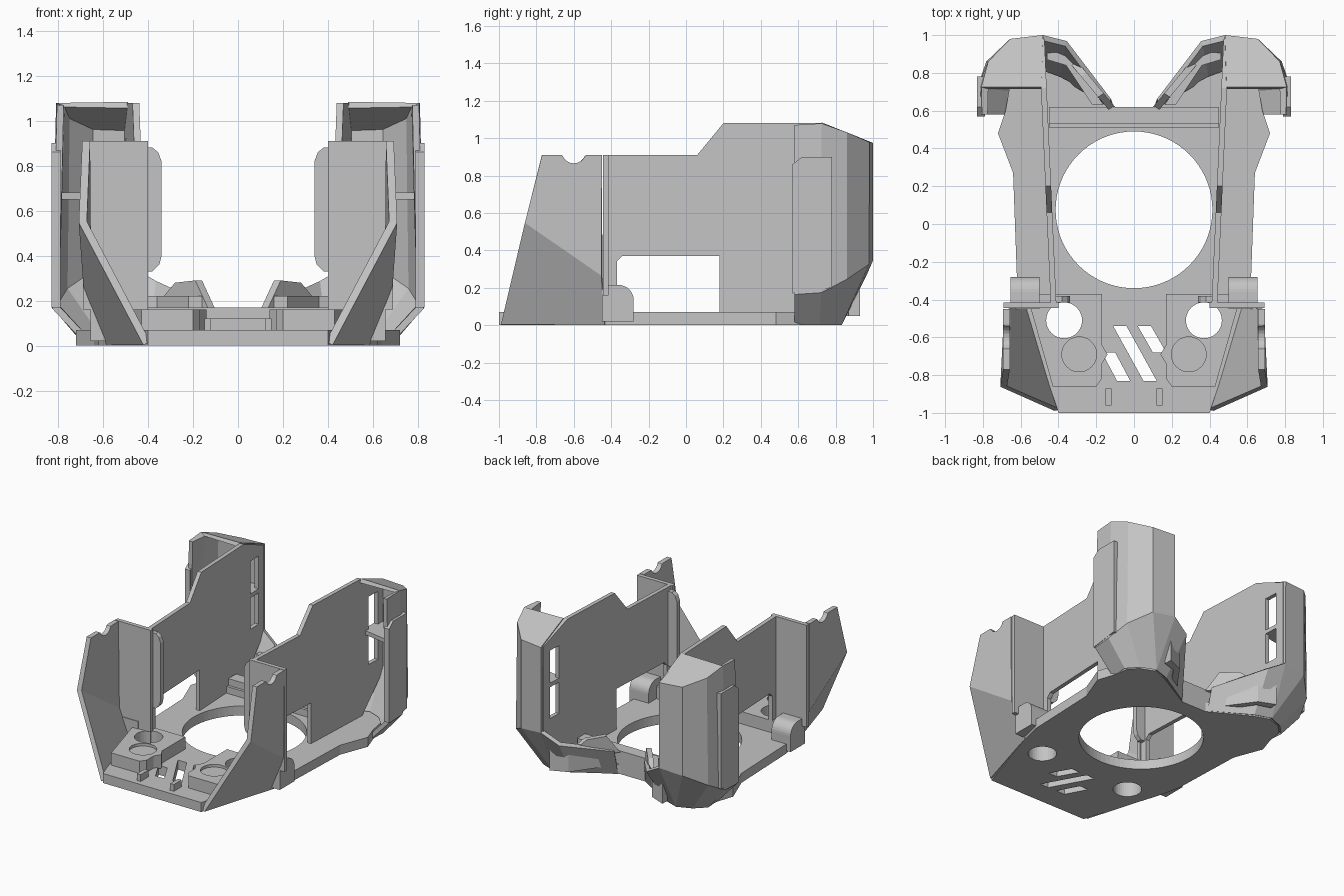
import bpy, bmesh, math

cube = bpy.data.objects.get("Cube")
if cube:
    bpy.data.objects.remove(cube, do_unlink=True)

grey = bpy.data.materials.new("plain grey")
grey.use_nodes = True
grey.diffuse_color = (0.55, 0.55, 0.55, 1)
grey.node_tree.nodes["Principled BSDF"].inputs["Base Color"].default_value = grey.diffuse_color


def make(name, verts, faces):
    bm = bmesh.new()
    vs = [bm.verts.new(v) for v in verts]
    for f in faces:
        bm.faces.new([vs[i] for i in f])
    bmesh.ops.recalc_face_normals(bm, faces=bm.faces)
    me = bpy.data.meshes.new(name)
    bm.to_mesh(me)
    bm.free()
    me.materials.append(grey)
    ob = bpy.data.objects.new(name, me)
    bpy.context.collection.objects.link(ob)
    return ob


def prism(name, pts, lo, hi):
    """Joins two copies of a flat outline, placed by the lo and hi functions."""
    n = len(pts)
    verts = [lo(*p) for p in pts] + [hi(*p) for p in pts]
    faces = [list(range(n)), list(range(n, 2 * n))]
    faces += [[i, (i + 1) % n, n + (i + 1) % n, n + i] for i in range(n)]
    return make(name, verts, faces)


def slab(name, pts, z0, z1):
    return prism(name, pts, lambda x, y: (x, y, z0), lambda x, y: (x, y, z1))


def side_slab(name, pts, x0, x1):
    return prism(name, pts, lambda y, z: (x0, y, z), lambda y, z: (x1, y, z))


def box(name, x0, x1, y0, y1, z0, z1):
    return slab(name, [(x0, y0), (x1, y0), (x1, y1), (x0, y1)], z0, z1)


def arc(cx, cy, r, a0, a1, n):
    return [(cx + r * math.cos(math.radians(a0 + (a1 - a0) * i / n)),
             cy + r * math.sin(math.radians(a0 + (a1 - a0) * i / n))) for i in range(n + 1)]


def disc(name, x, y, r, z0, z1, n=40):
    return slab(name, arc(x, y, r, 0, 360, n)[:-1], z0, z1)


def bake(ob):
    dg = bpy.context.evaluated_depsgraph_get()
    me = bpy.data.meshes.new_from_object(ob.evaluated_get(dg))
    ob.modifiers.clear()
    ob.data = me


def cut(ob, cutters):
    for c in cutters:
        c.hide_render = True
        m = ob.modifiers.new("cut", "BOOLEAN")
        m.operation, m.solver, m.object = "DIFFERENCE", "EXACT", c
        bake(ob)
        bpy.data.objects.remove(c, do_unlink=True)


def thicken(ob, t):
    m = ob.modifiers.new("thickness", "SOLIDIFY")
    m.thickness, m.offset, m.use_even_offset = t, 0, True
    bake(ob)


# Floor plate with the large round opening, two ports and slanted vents
half = [(0.4, -1), (0.58, -0.45), (0.62, -0.28), (0.64, 0.27), (0.72, 0.48), (0.68, 0.6),
        (0.66, 0.72), (0.6, 0.78), (0.5, 0.82), (0.39, 0.78), (0.1, 0.62)]
floor = slab("floor_plate", half + [(-x, y) for x, y in reversed(half)], 0, 0.07)
tools = [disc("opening", 0, 0.075, 0.415, -0.1, 0.3, 72)]
tools += [disc("port", s * 0.37, -0.51, 0.095, -0.1, 0.3) for s in (1, -1)]
for x0, y0, x1, y1 in [(-0.11, -0.54, 0.05, -0.83), (0.02, -0.54, 0.1, -0.68),
                       (-0.17, -0.68, -0.09, -0.83)]:
    tools.append(slab("vent", [(x0, y0), (x0 + 0.07, y0), (x1 + 0.07, y1), (x1, y1)], -0.1, 0.3))
cut(floor, tools)

# Crossbar behind the opening
box("rear_crossbar", -0.45, 0.45, 0.53, 0.62, 0.06, 0.17)
box("rear_step", -0.45, 0.45, 0.51, 0.54, 0.06, 0.12)

for s, side in ((1, "left"), (-1, "right")):
    # Raised front block, with a through port and a shallow dish
    block = slab(side + "_front_block", [(s * x, y) for x, y in [
        (0.17, -0.37), (0.17, -0.64), (0.14, -0.69), (0.17, -0.74), (0.17, -0.82), (0.2, -0.86),
        (0.43, -0.86), (0.56, -0.4), (0.5, -0.37)]], 0.06, 0.16)
    cut(block, [disc("port", s * 0.37, -0.51, 0.095, -0.1, 0.3),
                disc("dish", s * 0.29, -0.69, 0.092, 0.14, 0.3)])

    # Front bracket beside the centre gap
    box(side + "_front_bracket", s * 0.12, s * 0.15, -0.96, -0.87, 0.06, 0.12)

    # Main wall, leaning outward to the rear, open at the window
    profile = [(-0.43, 0.07), (-0.37, 0.07), (-0.37, 0.34), (-0.34, 0.37), (0.18, 0.37),
               (0.18, 0.07), (0.74, 0.07), (0.98, 0.33), (0.98, 0.975), (0.72, 1.08),
               (0.2, 1.08), (0.06, 0.91), (-0.43, 0.91)]

    def at(off):
        return lambda y, z: (s * (0.445 + 0.045 * y + off), y, z)
    wall = prism(side + "_main_wall", profile, at(-0.015), at(0.015))
    cut(wall, [box("slot", s * 0.3, s * 0.7, 0.81, 0.91, a, b)
               for a, b in ((0.42, 0.65), (0.68, 0.92))])

    # Fender: upright panel with a dip on top, and a lower face sloping in
    dip = [(-0.77, 0.91), (-0.67, 0.91)] + arc(-0.6, 0.93, 0.065, 200, 340, 8)
    dip += [(-0.53, 0.91), (-0.45, 0.91)]
    low = [(0.405, -0.985, 0.01), (0.69, -0.86, 0.55), (0.67, -0.45, 0.27), (0.57, -0.43, 0.01)]
    verts = [(s * x, y, z) for x, y, z in low] + [(s * 0.675, y, z) for y, z in dip]
    panel = [1] + list(range(4, 4 + len(dip))) + [2]
    thicken(make(side + "_fender", verts, [[0, 1, 2, 3], panel]), 0.035)

    # Bulkhead joining fender and main wall, with a rounded inner tab
    box(side + "_bulkhead", s * 0.4, s * 0.69, -0.445, -0.415, 0.16, 0.91)
    tab = [(0.42, 0.33), (0.38, 0.33), (0.35, 0.36), (0.34, 0.4), (0.34, 0.82), (0.355, 0.86),
           (0.38, 0.88), (0.42, 0.88)]
    prism(side + "_wall_tab", [(s * x, z) for x, z in tab],
          lambda x, z: (x, -0.415, z), lambda x, z: (x, -0.38, z))

    # Rounded foot outside the bulkhead
    side_slab(side + "_foot", [(-0.45, 0.02), (-0.28, 0.02)] + arc(-0.36, 0.135, 0.08, 0, 90, 8)
              + [(-0.45, 0.215)], s * 0.5, s * 0.655)

    # Rear pod shell: lower skirt, upright shell and sloping roof
    bottom = [(0.66, 0.58, 0.01), (0.67, 0.71, 0.01), (0.6, 0.78, 0.01), (0.5, 0.82, 0.01),
              (0.39, 0.78, 0.01), (0.12, 0.62, 0.01)]
    mid = [(0.81, 0.58, 0.17), (0.815, 0.72, 0.18), (0.77, 0.85, 0.25), (0.65, 0.965, 0.33),
           (0.48, 0.985, 0.35), (0.36, 0.955, 0.28), (0.13, 0.65, 0.18)]
    top = [(0.79, 0.58, 1.07), (0.79, 0.72, 1.07), (0.76, 0.85, 1.02), (0.65, 0.965, 0.97),
           (0.48, 0.985, 0.965), (0.49, 0.72, 1.07)]
    verts = [(s * x, y, z) for x, y, z in bottom + mid + top]
    faces = [[0, 1, 7, 6], [1, 2, 8, 7], [2, 3, 9, 8], [3, 10, 9], [3, 4, 11, 10], [4, 5, 12, 11]]
    faces += [[6 + i, 7 + i, 14 + i, 13 + i] for i in range(4)]
    faces.append([14, 15, 16, 17, 18])
    thicken(make(side + "_rear_pod", verts, faces), 0.03)

    # Thin outer cheek on the pod, and a shelf inside it
    side_slab(side + "_pod_cheek", [(0.57, 0.17), (0.78, 0.2), (0.78, 0.9), (0.62, 0.9),
                                    (0.57, 0.86)], s * 0.79, s * 0.83)
    slab(side + "_pod_shelf", [(s * x, y) for x, y in [
        (0.48, 0.78), (0.81, 0.72), (0.76, 0.84), (0.64, 0.95), (0.49, 0.97)]], 0.65, 0.68)

    # Catch rising from the rear scoop
    slab(side + "_scoop_catch", [(s * x, y) for x, y in [
        (0.16, 0.63), (0.22, 0.63), (0.36, 0.84), (0.46, 0.87), (0.46, 0.93), (0.34, 0.88)]],
         0.05, 0.22)
    prism(side + "_scoop_lip", [(0.1, 0.16), (0.13, 0.16), (0.3, 0.22), (0.25, 0.28), (0.16, 0.29)],
          lambda x, z: (s * x, 0.62 + (x - 0.1) * 1.2, z),
          lambda x, z: (s * (x + 0.03), 0.6 + (x - 0.1) * 1.2, z))
